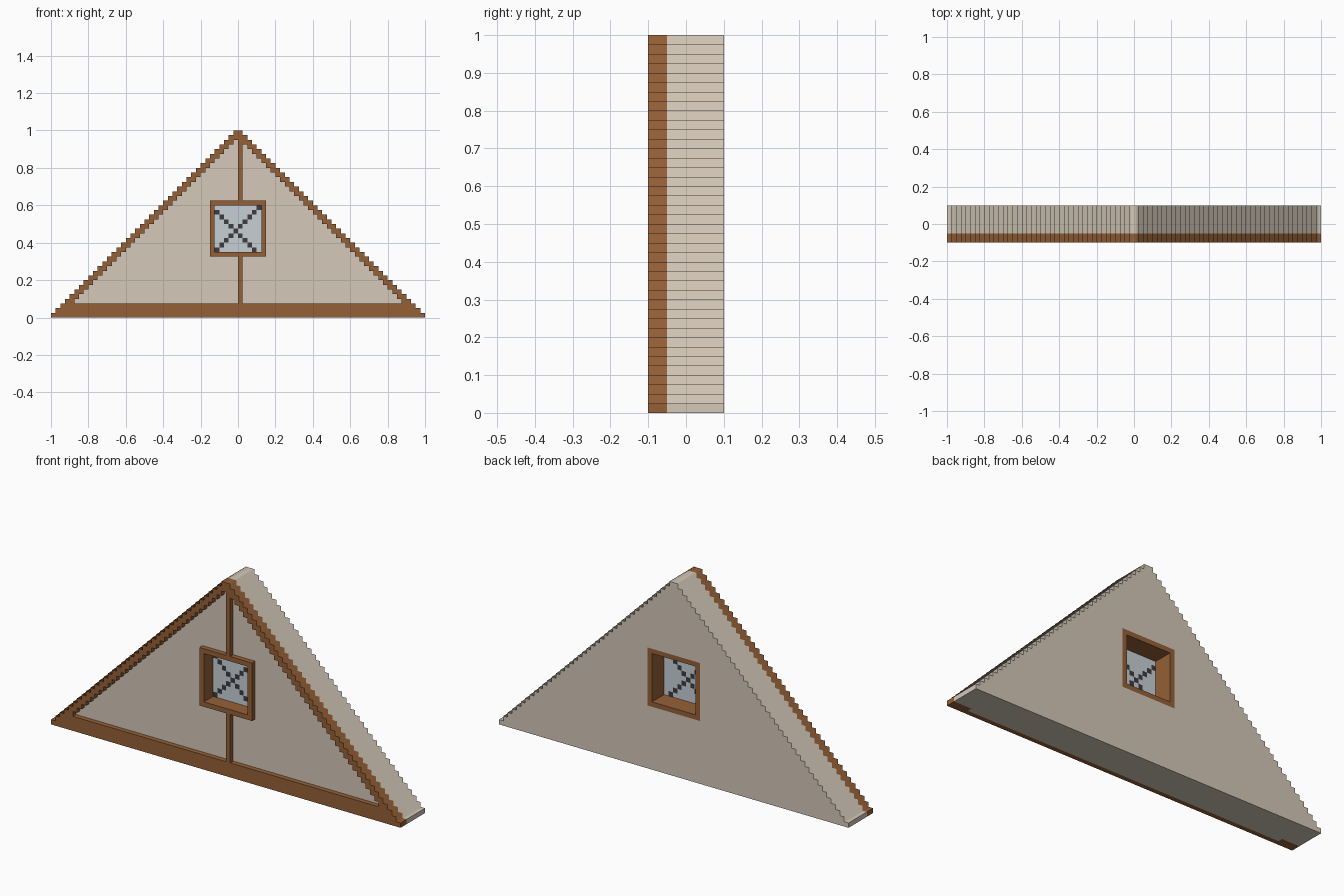
import bpy, bmesh, math
from mathutils import Matrix, Vector

cube = bpy.data.objects.get("Cube")
if cube:
    bpy.data.objects.remove(cube, do_unlink=True)

U = 0.025      # one block
ROWS = 40      # block rows from base to ridge


def material(name, rgb):
    m = bpy.data.materials.new(name)
    m.use_nodes = True
    m.diffuse_color = (*rgb, 1)
    m.node_tree.nodes["Principled BSDF"].inputs["Base Color"].default_value = (*rgb, 1)
    return m


plaster = material("cream plaster", (0.66, 0.58, 0.48))
wood = material("brown wood", (0.30, 0.117, 0.038))
glass = material("pale glass", (0.57, 0.63, 0.66))
lead = material("dark lead", (0.045, 0.045, 0.05))


def add_object(name, bm, *mats):
    mesh = bpy.data.meshes.new(name)
    bm.to_mesh(mesh)
    bm.free()
    for m in mats:
        mesh.materials.append(m)
    obj = bpy.data.objects.new(name, mesh)
    bpy.context.collection.objects.link(obj)
    return obj


def prism(name, profile, y0, y1, mat):
    """Extrude a right-hand (x, z) profile along y and mirror it across x."""
    bm = bmesh.new()
    face = bm.faces.new([bm.verts.new((x, y0, z)) for x, z in profile])
    ext = bmesh.ops.extrude_face_region(bm, geom=[face], use_keep_orig=True)
    moved = [v for v in ext["geom"] if isinstance(v, bmesh.types.BMVert)]
    bmesh.ops.translate(bm, verts=moved, vec=(0, y1 - y0, 0))
    bmesh.ops.recalc_face_normals(bm, faces=bm.faces)
    # the stepped roof slope is shaded as one soft surface
    for f in bm.faces:
        c = f.calc_center_median()
        f.smooth = abs(f.normal.y) < 0.5 and c.x + c.z > 1 and c.z > U
    obj = add_object(name, bm, mat)
    mirror = obj.modifiers.new("mirror", "MIRROR")
    mirror.use_mirror_merge = False
    return obj


def box(name, x, y, z, mat):
    bm = bmesh.new()
    size = Vector((x[1] - x[0], y[1] - y[0], z[1] - z[0]))
    mid = Vector((x[0] + x[1], y[0] + y[1], z[0] + z[1])) / 2
    bmesh.ops.create_cube(bm, size=1, matrix=Matrix.Translation(mid) @ Matrix.Diagonal(size).to_4x4())
    return add_object(name, bm, mat)


def stairs(half, first, last):
    """Stepped slope, rising from row first to row last."""
    pts = []
    for i in range(first, last):
        x = half - i * U
        pts += [(x, i * U), (x, (i + 1) * U)]
    return pts


# Profiles: outer slope, inner edge of the rafters, window notch
outer = stairs(1, 0, ROWS) + [(0, 1)]
inner = [(0.9, 0), (0.9, U)] + stairs(0.95, 1, 38) + [(0, 0.95)]
W, Z0, Z1 = 0.15, 0.325, 0.625
notch = [(0, Z1), (W, Z1), (W, Z0), (0, Z0)]

# Plaster wall and front panel, rafters around it
prism("wall", [(0, 0)] + outer + notch, -0.05, 0.1, plaster)
prism("front_panel", [(0, 0)] + inner + notch, -0.075, -0.05, plaster)
prism("rafters", outer + inner[::-1], -0.1, -0.05, wood)

# Beam and posts on the front
front = (-0.1, -0.075)
box("bottom_beam", (-0.925, 0.925), front, (0, 0.075), wood)
box("lower_post", (0, U), front, (0.075, Z0), wood)
box("upper_post", (0, U), front, (Z1, 0.95), wood)

# Window lining through the whole wall
depth = (-0.1, 0.1)
box("window_sill", (-W, W), depth, (Z0, Z0 + U), wood)
box("window_head", (-W, W), depth, (Z1 - U, Z1), wood)
for side, x in (("right", -W), ("left", W - U)):
    box("window_jamb_" + side, (x, x + U), depth, (Z0 + U, Z1 - U), wood)

# Window pane with a leaded diagonal cross
bm = bmesh.new()
centre = Vector((0, -0.0125, (Z0 + Z1) / 2))
bmesh.ops.create_grid(bm, x_segments=10, y_segments=10, size=W - U,
                      matrix=Matrix.Translation(centre) @ Matrix.Rotation(math.pi / 2, 4, "X"))
for f in bm.faces:
    c = (f.calc_center_median() - centre) / U
    i, j = math.floor(c.x) + 5, math.floor(c.z) + 5
    f.material_index = int(i == j or i + j == 8)
pane = add_object("window_pane", bm, glass, lead)
thick = pane.modifiers.new("thickness", "SOLIDIFY")
thick.thickness = U
thick.offset = 0
